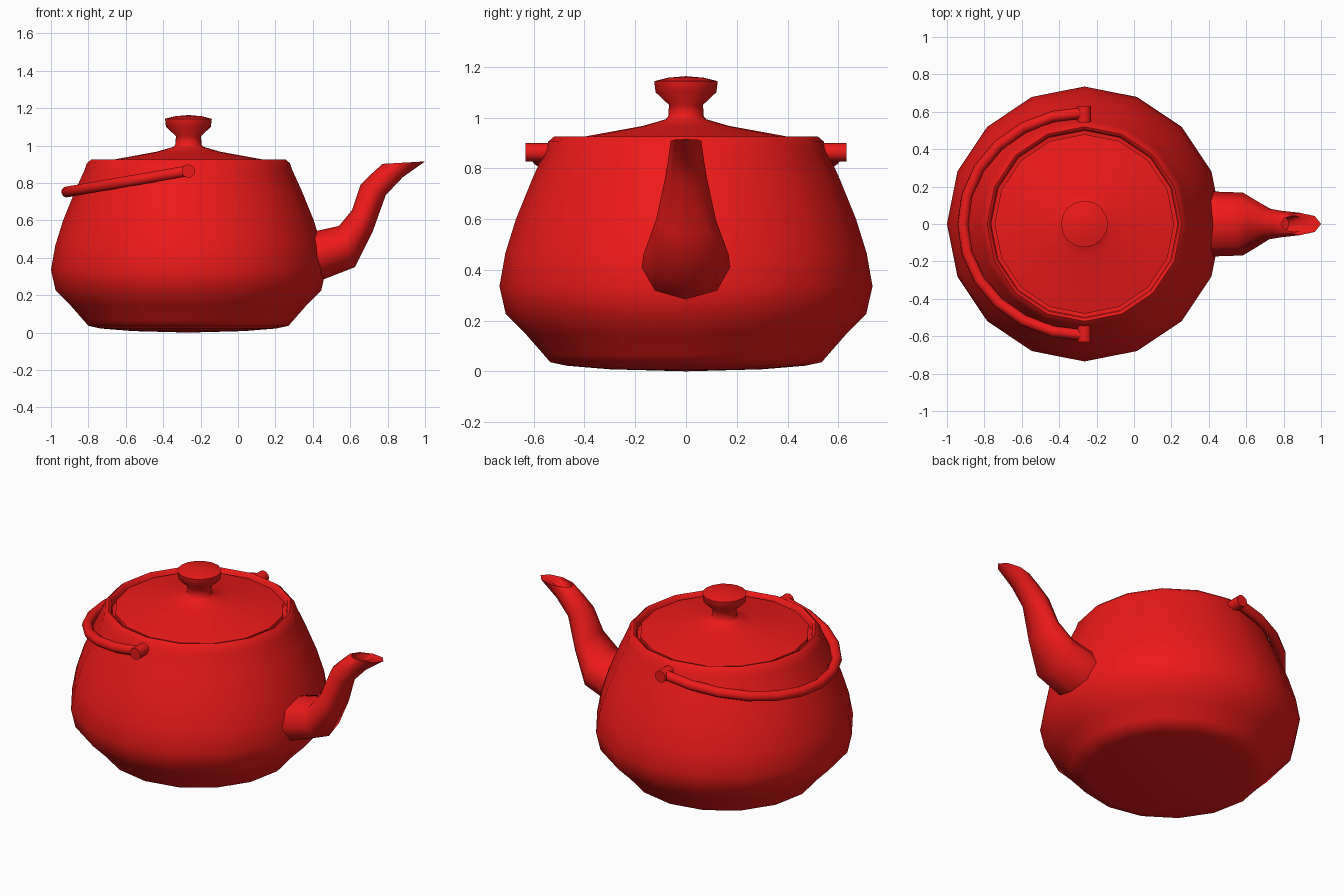
import bpy, bmesh, math
from mathutils import Vector

if "Cube" in bpy.data.objects:
    bpy.data.objects.remove(bpy.data.objects["Cube"])

CX = -0.265  # axis of the pot
red = bpy.data.materials.new("red_enamel")
red.diffuse_color = (0.85, 0.01, 0.01, 1)
red.use_nodes = True
red.node_tree.nodes["Principled BSDF"].inputs["Base Color"].default_value = red.diffuse_color


def finish(name, bm, angle=60):
    bmesh.ops.remove_doubles(bm, verts=bm.verts, dist=1e-5)
    bmesh.ops.recalc_face_normals(bm, faces=bm.faces)
    me = bpy.data.meshes.new(name)
    bm.to_mesh(me)
    bm.free()
    me.materials.append(red)
    ob = bpy.data.objects.new(name, me)
    bpy.context.collection.objects.link(ob)
    bpy.ops.object.select_all(action='DESELECT')
    ob.select_set(True)
    bpy.context.view_layer.objects.active = ob
    bpy.ops.object.shade_smooth_by_angle(angle=math.radians(angle))
    return ob


def skin(name, rings, angle=60):
    """Bridge equal-sized closed rings of points and cap both ends."""
    bm = bmesh.new()
    loops = [[bm.verts.new(p) for p in ring] for ring in rings]
    n = len(loops[0])
    for a, b in zip(loops, loops[1:]):
        for i in range(n):
            j = (i + 1) % n
            bm.faces.new((a[i], a[j], b[j], b[i]))
    bm.faces.new(loops[0][::-1])
    bm.faces.new(loops[-1])
    return finish(name, bm, angle)


def lathe(name, profile, sides=16, angle=60):
    """Revolve (radius, z) points around the pot axis."""
    bm = bmesh.new()
    vs = [bm.verts.new((CX + r, 0, z)) for r, z in profile]
    edges = [bm.edges.new(e) for e in zip(vs, vs[1:])]
    bmesh.ops.spin(bm, geom=vs + edges, cent=(CX, 0, 0), axis=(0, 0, 1),
                   angle=math.tau, steps=sides)
    return finish(name, bm, angle)


def ellipse(center, u, v, n):
    return [center + u * math.cos(math.tau * i / n) + v * math.sin(math.tau * i / n)
            for i in range(n)]


# Pot with a rounded rim and a ledge that carries the lid
lathe("pot_body", [(0, 0), (0.30, 0.008), (0.47, 0.022), (0.535, 0.036), (0.56, 0.065),
                   (0.63, 0.145), (0.71, 0.225), (0.735, 0.335), (0.712, 0.465),
                   (0.67, 0.60), (0.605, 0.76), (0.555, 0.87), (0.543, 0.905),
                   (0.52, 0.925), (0.505, 0.918), (0.50, 0.875), (0.45, 0.87)])

# Lid and knob
lathe("lid", [(0, 0.885), (0.48, 0.885), (0.48, 0.908), (0.40, 0.925), (0.17, 0.967),
              (0.08, 0.993), (0.07, 1.005), (0.067, 1.05), (0.12, 1.10),
              (0.125, 1.143), (0.07, 1.157), (0, 1.163)])

# Spout: (top x, z), (bottom x, z), half width; the last two form the opening
sections = [((0.36, 0.53), (0.40, 0.262), 0.175),
            ((0.54, 0.57), (0.625, 0.35), 0.168),
            ((0.61, 0.655), (0.72, 0.54), 0.118),
            ((0.655, 0.79), (0.79, 0.735), 0.082),
            ((0.71, 0.845), (0.88, 0.83), 0.070),
            ((0.773, 0.902), (1.0, 0.915), 0.060),
            ((0.785, 0.902), (0.925, 0.908), 0.045),
            ((0.75, 0.82), (0.83, 0.79), 0.040)]
rings = []
for (tx, tz), (bx, bz), w in sections:
    top, bottom = Vector((tx, 0, tz)), Vector((bx, 0, bz))
    rings.append(ellipse((top + bottom) / 2, (top - bottom) / 2, Vector((0, w, 0)), 8))
skin("spout", rings)

# Bail handle resting on the back of the pot
rings = []
for k in range(13):
    a = math.pi * k / 12
    c, s = math.cos(a), math.sin(a)
    mid = Vector((CX - 0.65 * s, 0.595 * c, 0.865 - 0.113 * s))
    tangent = Vector((-0.65 * c, -0.595 * s, -0.113 * c)).normalized()
    up = Vector((-0.17, 0, 1))
    side = tangent.cross(up).normalized()
    up = side.cross(tangent).normalized()
    rings.append(ellipse(mid, side * 0.03, up * 0.03, 10))
skin("handle", rings)

# Handle pivot pins on both sides
for label, sign in (("left", 1), ("right", -1)):
    skin(label + "_pivot_pin",
         [ellipse(Vector((CX, sign * y, 0.863)), Vector((0.036, 0, 0)),
                  Vector((0, 0, 0.036)), 12) for y in (0.53, 0.632)])
